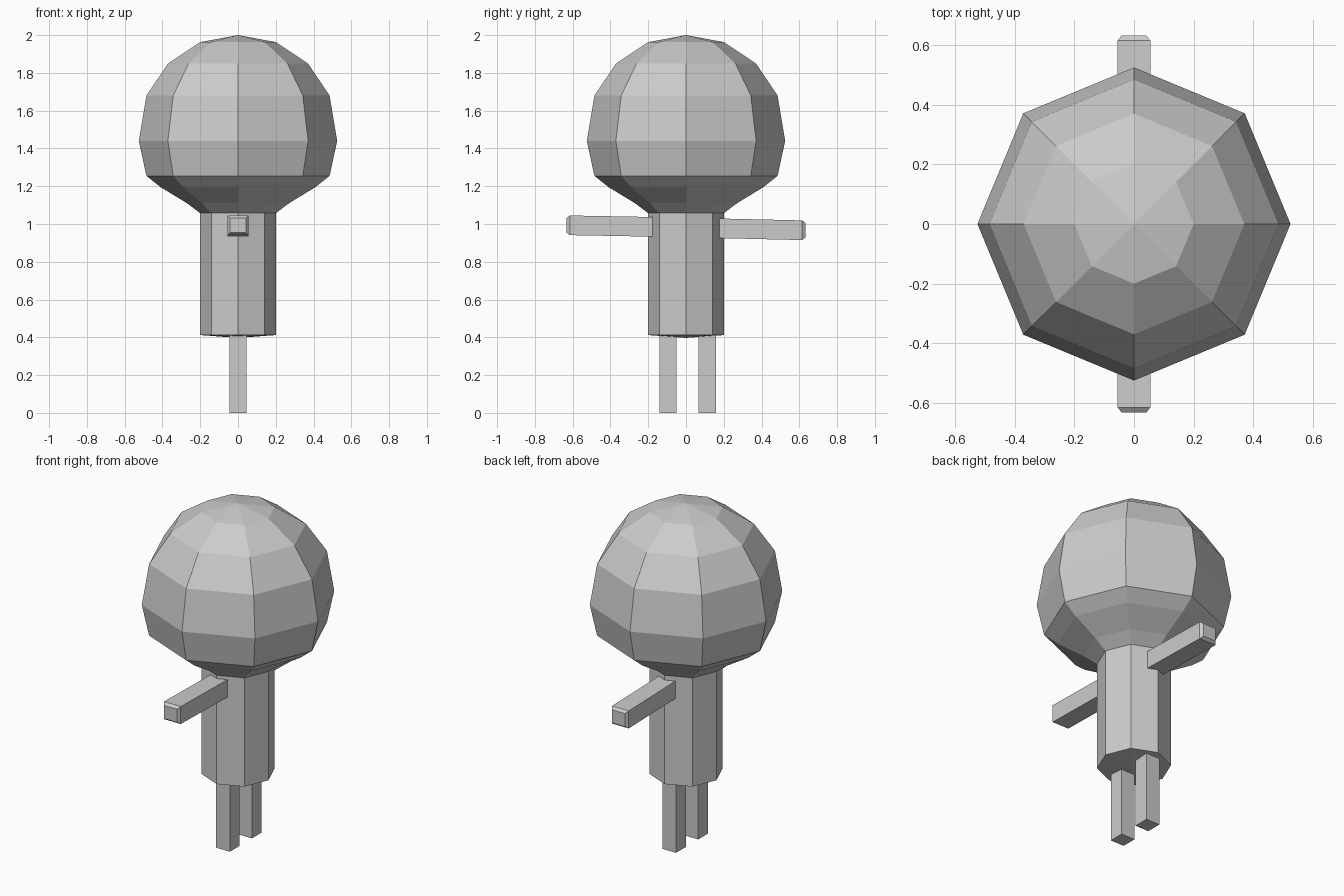
import bpy
import bmesh
import math

cube = bpy.data.objects.get("Cube")
if cube:
    bpy.data.objects.remove(cube, do_unlink=True)

grey = bpy.data.materials.new("light grey")
grey.use_nodes = True
colour = (0.6, 0.6, 0.6, 1)
grey.diffuse_color = colour
grey.node_tree.nodes["Principled BSDF"].inputs["Base Color"].default_value = colour


def finish(name, bm):
    bmesh.ops.recalc_face_normals(bm, faces=bm.faces)
    mesh = bpy.data.meshes.new(name)
    bm.to_mesh(mesh)
    bm.free()
    mesh.materials.append(grey)
    obj = bpy.data.objects.new(name, mesh)
    bpy.context.collection.objects.link(obj)


def bridge(bm, rings):
    for a, b in zip(rings, rings[1:]):
        n = len(a)
        for i in range(n):
            j = (i + 1) % n
            bm.faces.new((a[i], a[j], b[j], b[i]))


def turned(name, profile, tip_z):
    """Eight-sided turned shape, closed by a point after the last ring."""
    bm = bmesh.new()
    angles = [i * math.pi / 4 for i in range(8)]
    rings = [[bm.verts.new((r * math.cos(a), r * math.sin(a), z)) for a in angles]
             for r, z in profile]
    bridge(bm, rings)
    tip = bm.verts.new((0, 0, tip_z))
    last = rings[-1]
    for i in range(8):
        bm.faces.new((last[i], last[(i + 1) % 8], tip))
    finish(name, bm)


def arm(name, side, inner_z, outer_z):
    """Square bar along y with a chamfered outer end."""
    bm = bmesh.new()
    sections = [(0.178, 0.055, 0.052, inner_z), (0.615, 0.055, 0.052, outer_z),
                (0.632, 0.042, 0.039, outer_z)]
    rings = [[bm.verts.new((sx * w, side * y, z + sz * h))
              for sx, sz in ((-1, -1), (1, -1), (1, 1), (-1, 1))]
             for y, w, h, z in sections]
    bridge(bm, rings)
    bm.faces.new(rings[0])
    bm.faces.new(rings[-1])
    finish(name, bm)


def leg(name, y0, y1):
    bm = bmesh.new()
    bmesh.ops.create_cube(bm, size=1)
    bmesh.ops.scale(bm, vec=(0.09, y1 - y0, 0.41), verts=bm.verts)
    bmesh.ops.translate(bm, vec=(0, (y0 + y1) / 2, 0.205), verts=bm.verts)
    finish(name, bm)


# Round faceted head and straight body
turned("head", [(0.2, 1.057), (0.27, 1.11), (0.41, 1.195), (0.485, 1.255),
                (0.525, 1.44), (0.485, 1.68), (0.37, 1.85), (0.2, 1.963)], 2.0)
turned("body", [(0.2, 1.057), (0.2, 0.412)], 0.397)

# Arms reach out to the front and the back
arm("front_arm", -1, 0.985, 0.993)
arm("back_arm", 1, 0.977, 0.967)

# Legs
leg("front_leg", -0.14, -0.05)
leg("back_leg", 0.066, 0.158)
